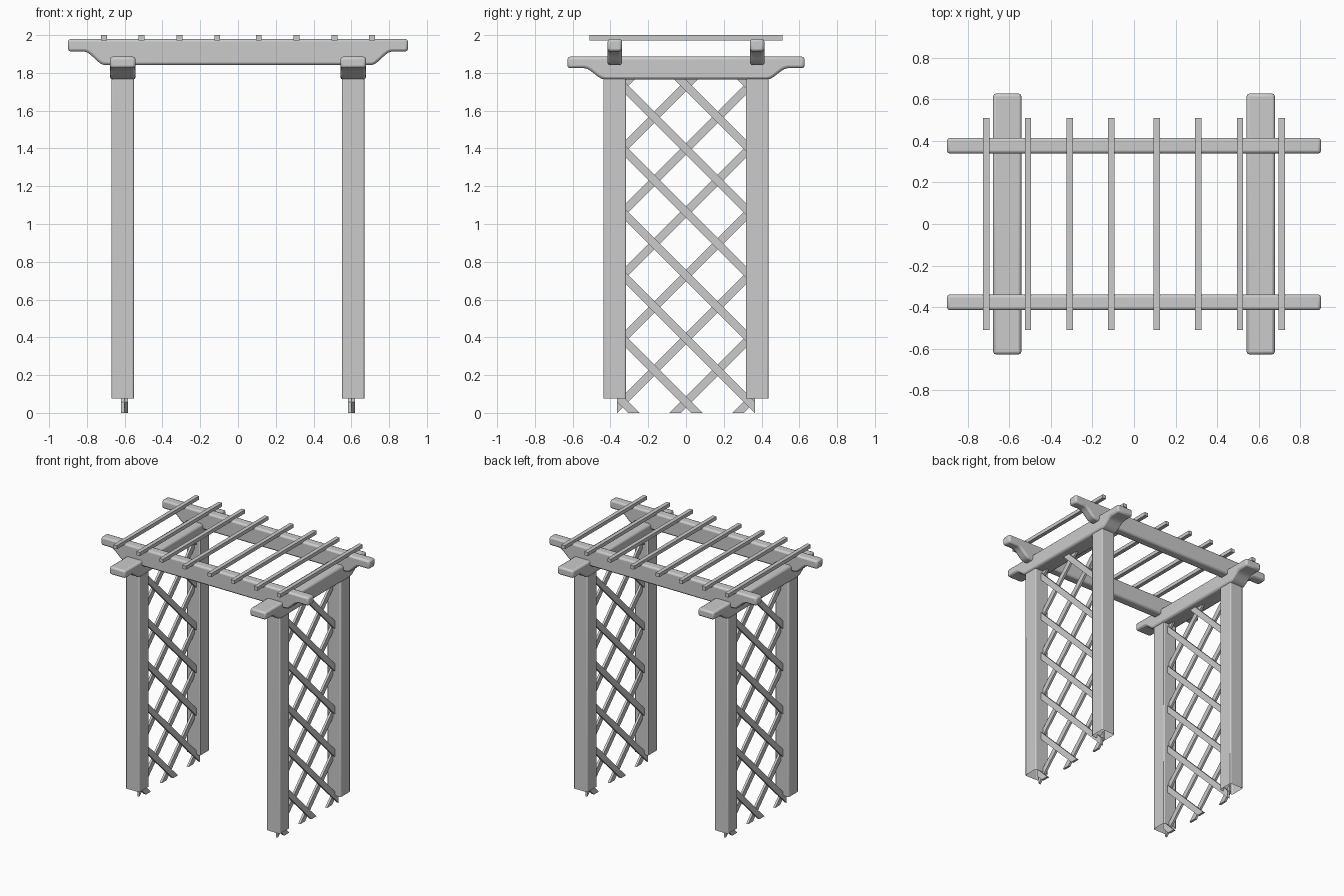
import bpy, bmesh, math
from mathutils import Matrix, Vector

cube = bpy.data.objects.get("Cube")
if cube:
    bpy.data.objects.remove(cube)

wood = bpy.data.materials.new("plain_grey")
wood.use_nodes = True
GREY = (0.6, 0.6, 0.6, 1)
wood.diffuse_color = GREY
wood.node_tree.nodes["Principled BSDF"].inputs["Base Color"].default_value = GREY


def finish(name, bm, bevel=0.0, segments=2):
    """Turn a bmesh into a named object, with optional rounded edges."""
    bmesh.ops.recalc_face_normals(bm, faces=bm.faces)
    mesh = bpy.data.meshes.new(name)
    bm.to_mesh(mesh)
    bm.free()
    mesh.materials.append(wood)
    obj = bpy.data.objects.new(name, mesh)
    bpy.context.collection.objects.link(obj)
    if bevel:
        mod = obj.modifiers.new("rounded_edges", 'BEVEL')
        mod.width, mod.segments = bevel, segments
        mod.limit_method, mod.angle_limit = 'ANGLE', math.radians(40)
        bpy.ops.object.select_all(action='DESELECT')
        obj.select_set(True)
        bpy.context.view_layer.objects.active = obj
        bpy.ops.object.shade_smooth_by_angle(angle=math.radians(35))
    return obj


def add_box(bm, size, matrix):
    return bmesh.ops.create_cube(bm, size=1, matrix=matrix @ Matrix.Diagonal((*size, 1)))


def beam(name, half, width, bottom, top, nose, curve_out, curve_in, place):
    """Beam along local x, its underside stepping up to a thin nose in an S curve."""
    steps = 6
    right = [(half, top), (half, nose)]
    for i in range(steps + 1):
        t = i / steps
        s = t * t * (3 - 2 * t)
        right.append((curve_out + (curve_in - curve_out) * t, nose + (bottom - nose) * s))
    outline = right + [(-x, z) for x, z in reversed(right)]
    bm = bmesh.new()
    face = bm.faces.new([bm.verts.new((x, -width / 2, z)) for x, z in outline])
    side = bmesh.ops.extrude_face_region(bm, geom=[face])["geom"]
    bmesh.ops.translate(bm, vec=(0, width, 0), verts=[v for v in side if isinstance(v, bmesh.types.BMVert)])
    bmesh.ops.transform(bm, matrix=place, verts=bm.verts)
    finish(name, bm, bevel=0.014)


def lattice_layer(name, x, slope):
    """Parallel diagonal strips trimmed to the panel's rectangle."""
    bm = bmesh.new()
    for k in range(-1, 7):
        turn = Matrix.Rotation(slope * math.pi / 4, 4, 'X')
        add_box(bm, (0.0175, 2, 0.043), Matrix.Translation((x, 0, 0.058 + 0.335 * k)) @ turn)
    trims = [((0, 0.365, 0), (0, 1, 0)), ((0, -0.365, 0), (0, -1, 0)),
             ((0, 0, 0), (0, 0, -1)), ((0, 0, 1.775), (0, 0, 1))]
    for point, normal in trims:
        cut = bmesh.ops.bisect_plane(bm, geom=bm.verts[:] + bm.edges[:] + bm.faces[:],
                                     plane_co=point, plane_no=normal, clear_outer=True)
        edges = [e for e in cut["geom_cut"] if isinstance(e, bmesh.types.BMEdge)]
        bmesh.ops.holes_fill(bm, edges=edges, sides=0)
    finish(name, bm)


POST_X, POST_Y = 0.61, 0.377

for side, sx in (("left", 1), ("right", -1)):
    # Posts, open underneath
    for end, sy in (("front", -1), ("back", 1)):
        bm = bmesh.new()
        add_box(bm, (0.117, 0.119, 1.73), Matrix.Translation((sx * POST_X, sy * POST_Y, 0.94)))
        low = [f for f in bm.faces if f.normal.z < -0.9]
        bmesh.ops.delete(bm, geom=low, context='FACES_ONLY')
        finish(f"{end}_{side}_post", bm, bevel=0.008)

    # Side beams resting on the posts
    turn = Matrix.Translation((sx * POST_X, 0, 0)) @ Matrix.Rotation(math.pi / 2, 4, 'Z')
    beam(f"{side}_side_beam", 0.628, 0.136, 1.765, 1.886, 1.825, 0.54, 0.43, turn)

    # Lattice panel, two crossing layers
    centre = sx * 0.601
    lattice_layer(f"{side}_lattice_falling", centre + 0.0087, -1)
    lattice_layer(f"{side}_lattice_rising", centre - 0.0087, 1)

# Long beams across the top
for end, sy in (("front", -1), ("back", 1)):
    beam(f"{end}_long_beam", 0.9, 0.076, 1.841, 1.979, 1.913, 0.815, 0.705,
         Matrix.Translation((0, sy * POST_Y, 0)))

# Roof slats
for i in range(4):
    for side, sx in (("left", 1), ("right", -1)):
        bm = bmesh.new()
        add_box(bm, (0.031, 1.02, 0.028), Matrix.Translation((sx * (0.11 + 0.2 * i), 0, 1.986)))
        finish(f"{side}_roof_slat_{i + 1}", bm)
